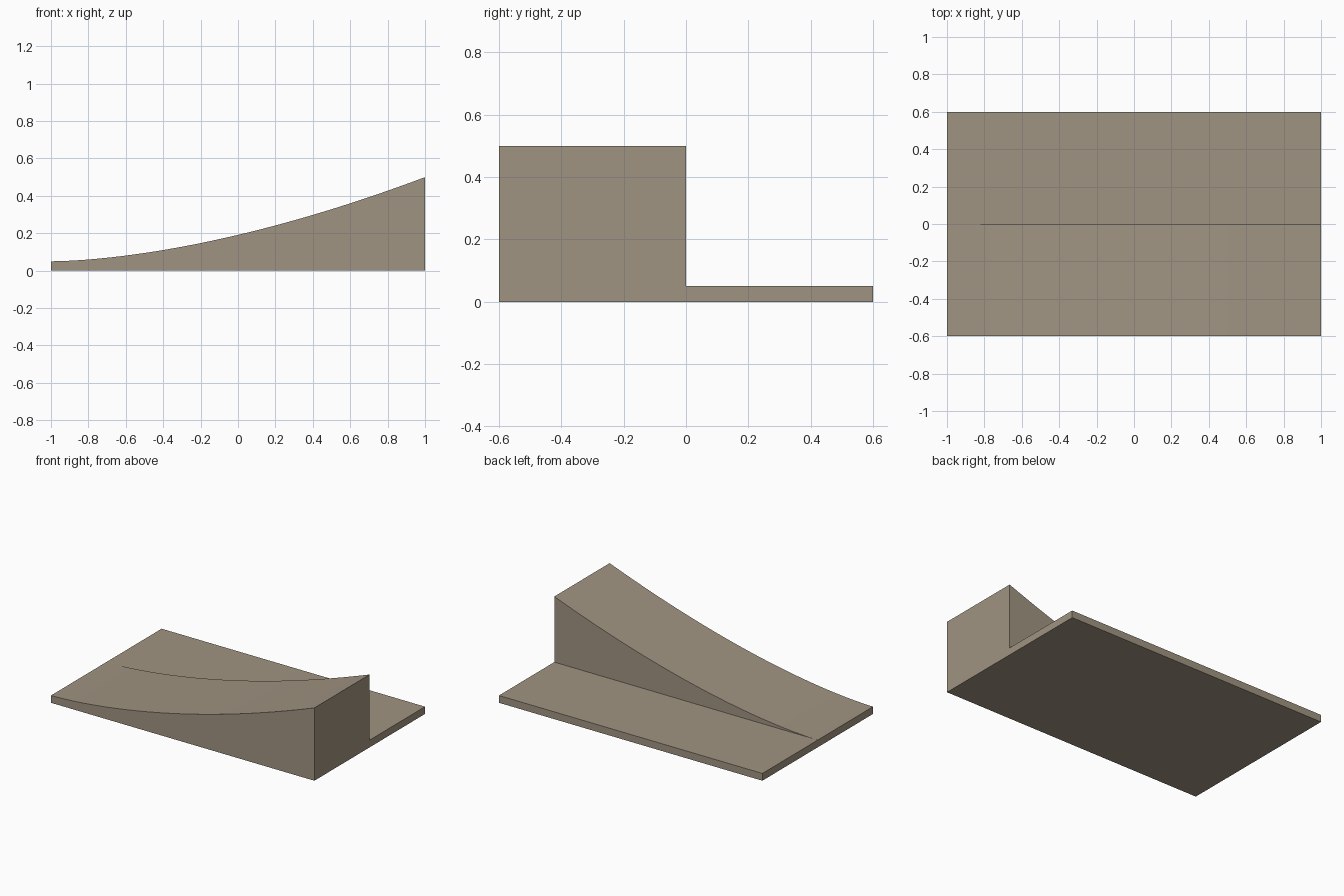
import bpy, bmesh

if "Cube" in bpy.data.objects:
    bpy.data.objects.remove(bpy.data.objects["Cube"])

LENGTH, HALF_W, BASE, TOP = 2.0, 0.6, 0.05, 0.5
STEPS = 32

stone = bpy.data.materials.new("warm_grey_brown")
stone.diffuse_color = (0.352, 0.296, 0.223, 1)
stone.use_nodes = True
stone.node_tree.nodes["Principled BSDF"].inputs["Base Color"].default_value = stone.diffuse_color


def section(bm, t):
    """Step-shaped cross-section: curved ramp in front, thin slab behind."""
    x = -LENGTH / 2 + LENGTH * t
    h = BASE + (TOP - BASE) * t ** 1.67
    outline = [(-HALF_W, 0), (-HALF_W, h), (0, h), (0, BASE), (HALF_W, BASE), (HALF_W, 0)]
    return [bm.verts.new((x, y, z)) for y, z in outline]


# Curved ramp and slab as one closed solid, lofted along x
bm = bmesh.new()
rings = [section(bm, i / STEPS) for i in range(STEPS + 1)]
for a, b in zip(rings, rings[1:]):
    for k in range(6):
        n = (k + 1) % 6
        bm.faces.new((a[k], a[n], b[n], b[k]))
bm.faces.new(rings[0])
bm.faces.new(rings[-1])
bmesh.ops.remove_doubles(bm, verts=bm.verts, dist=1e-5)
bmesh.ops.recalc_face_normals(bm, faces=bm.faces)

mesh = bpy.data.meshes.new("curved_ramp")
bm.to_mesh(mesh)
bm.free()
mesh.materials.append(stone)
ramp = bpy.data.objects.new("curved_ramp", mesh)
bpy.context.collection.objects.link(ramp)

# Smooth the curve, keep the corners crisp
bpy.context.view_layer.objects.active = ramp
ramp.select_set(True)
bpy.ops.object.shade_smooth_by_angle(angle=0.5)
